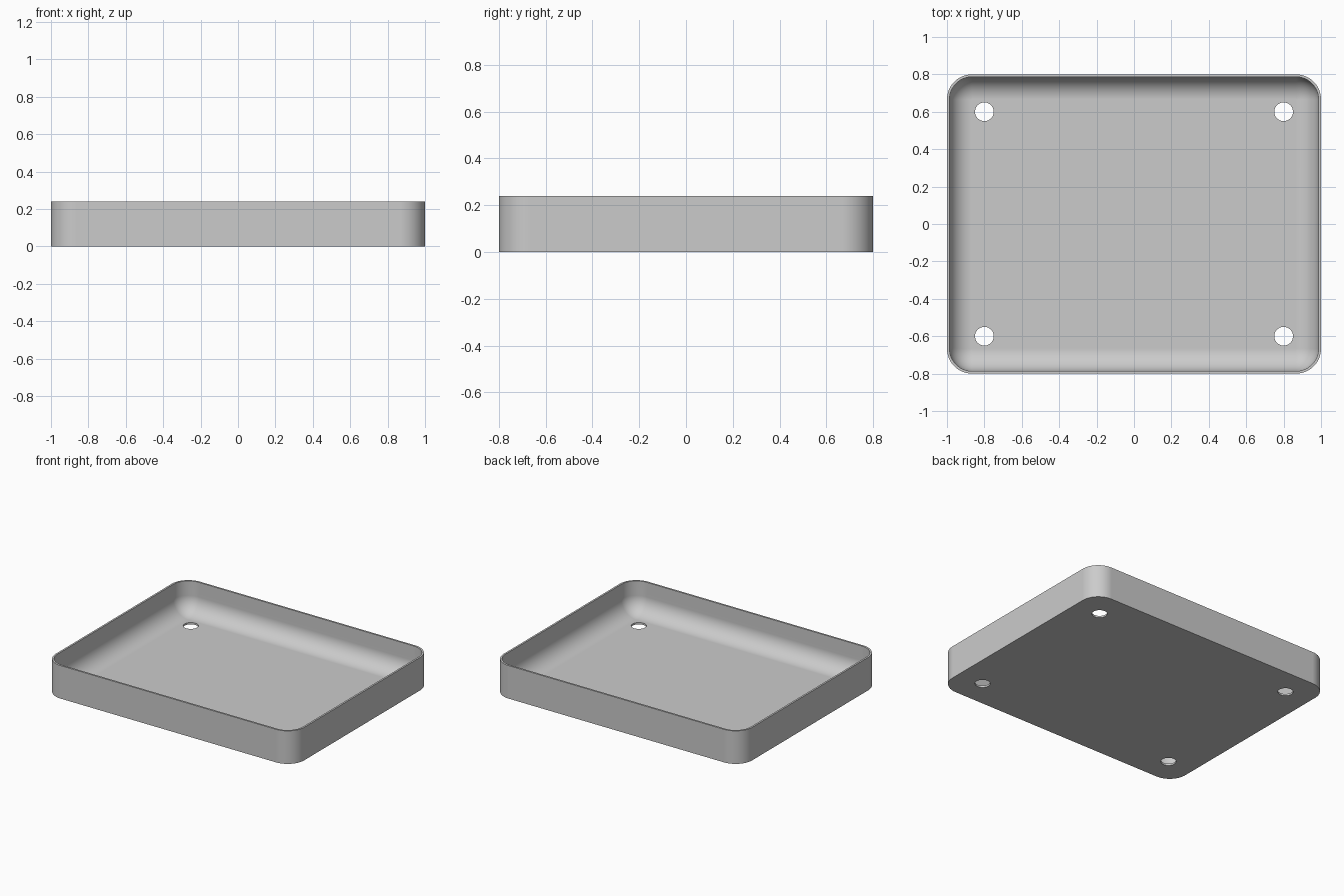
import bpy
import bmesh
from math import cos, sin, pi

if "Cube" in bpy.data.objects:
    bpy.data.objects.remove(bpy.data.objects["Cube"], do_unlink=True)

HALF_X, HALF_Y, HEIGHT = 1.0, 0.8, 0.24
WALL = 0.0135
CORNER = 0.134
FILLET = CORNER - WALL
STEPS = 16

# Single grey material
grey = bpy.data.materials.new("light_grey")
grey.use_nodes = True
colour = (0.6, 0.6, 0.6, 1)
grey.diffuse_color = colour
grey.node_tree.nodes["Principled BSDF"].inputs["Base Color"].default_value = colour


def rounded_ring(bm, inset, z):
    """Rounded rectangle, moved inwards with concentric corners."""
    r = CORNER - inset
    ring = []
    for quarter, (sx, sy) in enumerate([(1, 1), (-1, 1), (-1, -1), (1, -1)]):
        for i in range(STEPS + 1):
            a = (quarter + i / STEPS) * pi / 2
            ring.append(bm.verts.new((sx * (HALF_X - CORNER) + r * cos(a),
                                      sy * (HALF_Y - CORNER) + r * sin(a), z)))
    return ring


# Wall profile: outside, rim, then the rounded inside down to the floor
profile = [(0, 0), (0, HEIGHT), (WALL, HEIGHT)]
for i in range(STEPS + 1):
    a = i / STEPS * pi / 2
    profile.append((CORNER - FILLET * cos(a), WALL + FILLET * (1 - sin(a))))

bm = bmesh.new()
rings = [rounded_ring(bm, inset, z) for inset, z in profile]
for low, high in zip(rings, rings[1:]):
    for i in range(len(low)):
        j = (i + 1) % len(low)
        bm.faces.new((low[i], low[j], high[j], high[i]))
bm.faces.new(rings[0])
bm.faces.new(rings[-1])
bmesh.ops.remove_doubles(bm, verts=bm.verts, dist=1e-5)
bmesh.ops.recalc_face_normals(bm, faces=bm.faces)
mesh = bpy.data.meshes.new("tray")
bm.to_mesh(mesh)
bm.free()
mesh.materials.append(grey)
tray = bpy.data.objects.new("tray", mesh)
bpy.context.collection.objects.link(tray)

# Four drain holes through the floor
bm = bmesh.new()
for x in (-0.8, 0.8):
    for y in (-0.6, 0.6):
        hole = bmesh.ops.create_cone(bm, cap_ends=True, segments=48,
                                     radius1=0.05, radius2=0.05, depth=0.1)
        bmesh.ops.translate(bm, verts=hole["verts"], vec=(x, y, 0))
cutter_mesh = bpy.data.meshes.new("hole_cutter")
bm.to_mesh(cutter_mesh)
bm.free()
cutter_mesh.materials.append(grey)
cutter = bpy.data.objects.new("hole_cutter", cutter_mesh)
cutter.hide_render = True
bpy.context.collection.objects.link(cutter)

bpy.ops.object.select_all(action="DESELECT")
tray.select_set(True)
bpy.context.view_layer.objects.active = tray
cut = tray.modifiers.new("holes", "BOOLEAN")
cut.operation = "DIFFERENCE"
cut.solver = "EXACT"
cut.object = cutter
bpy.ops.object.modifier_apply(modifier=cut.name)
bpy.data.objects.remove(cutter, do_unlink=True)

# Smooth curves, crisp rims, flat floor
bpy.ops.object.shade_smooth_by_angle(angle=pi / 6)
weighted = tray.modifiers.new("weighted_normals", "WEIGHTED_NORMAL")
weighted.keep_sharp = True
